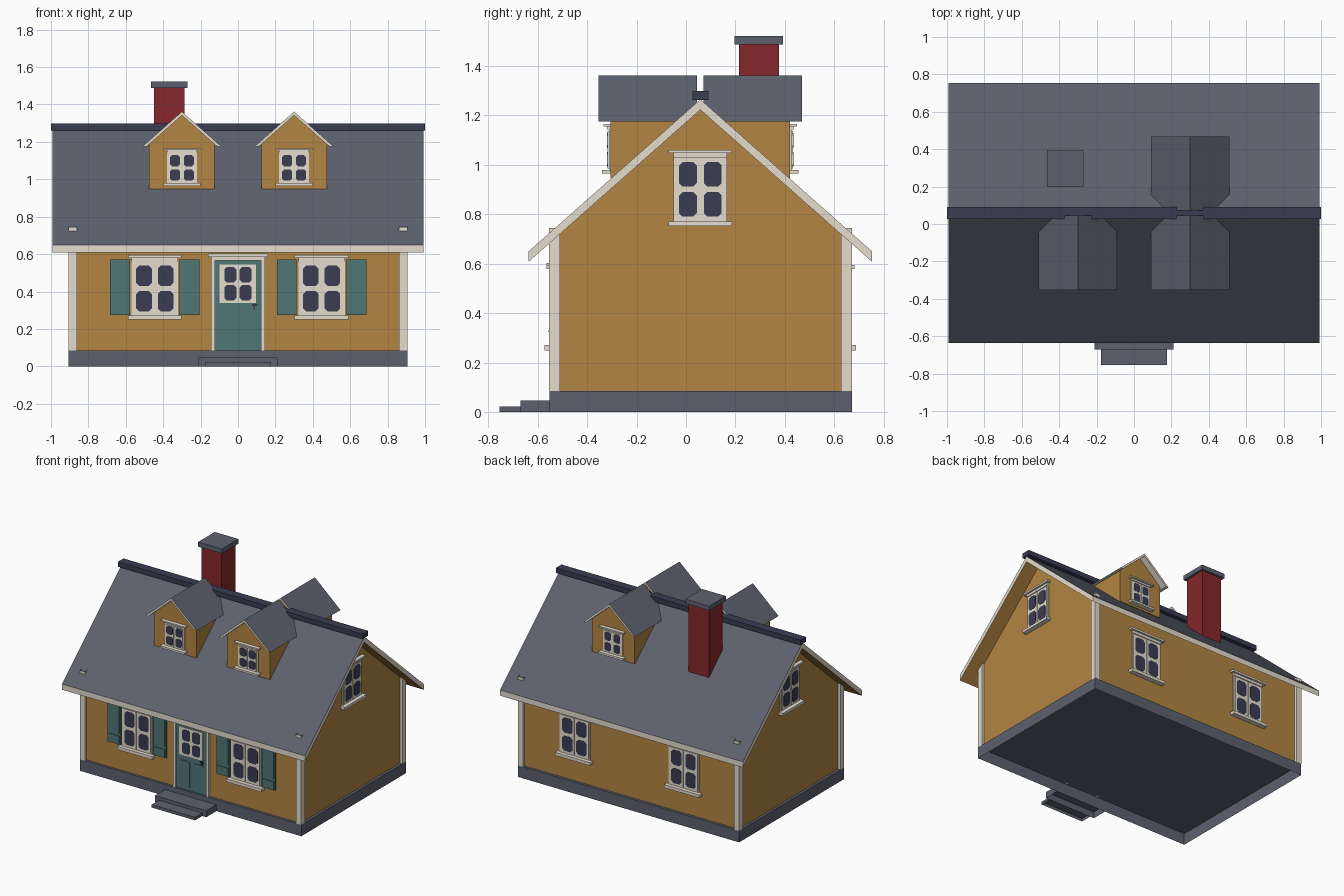
import bpy, bmesh
from math import radians
from mathutils import Matrix

cube = bpy.data.objects.get("Cube")
if cube:
    bpy.data.objects.remove(cube)


def material(name, rgb):
    m = bpy.data.materials.new(name)
    m.use_nodes = True
    m.diffuse_color = (*rgb, 1)
    m.node_tree.nodes["Principled BSDF"].inputs["Base Color"].default_value = (*rgb, 1)
    return m


OCHRE, CREAM, SLATE, TEAL, NAVY, BRICK = range(6)
MATS = [material("ochre wall", (.45, .235, .055)), material("cream trim", (.78, .72, .62)),
        material("slate grey", (.11, .12, .155)), material("teal paint", (.08, .185, .18)),
        material("dark navy", (.043, .045, .085)), material("brick red", (.24, .02, .024))]
MID = .058      # depth of the ridge line
SLOPE = .885    # roof pitch
DEEP = .595     # half depth of the walls
WIDE = .887     # half width of the walls
FRONT, BACK = MID - DEEP, MID + DEEP


def rect(x0, x1, z0, z1):
    return [(x0, z0), (x1, z0), (x1, z1), (x0, z1)]


def clipped(x0, x1, z0, z1, c):
    return [(x0 + c, z0), (x1 - c, z0), (x1, z0 + c), (x1, z1 - c),
            (x1 - c, z1), (x0 + c, z1), (x0, z1 - c), (x0, z0 + c)]


def gable(half, bottom, apex):
    eave = apex - half * SLOPE
    return [(-half, bottom), (half, bottom), (half, eave), (0, apex), (-half, eave)]


def chevron(half, apex, thick, inset):
    """Roof section; inset pulls the lower eave edge in, up to a level cut."""
    low = apex - half * SLOPE
    under = half - inset
    base = apex - thick - under * SLOPE
    return [(-under, base), (0, apex - thick), (under, base),
            (half, low), (0, apex), (-half, low)]


def place(x, y, z=0, turn=0):
    return Matrix.Translation((x, y, z)) @ Matrix.Rotation(radians(turn), 4, 'Z')


def build(name, pieces, where=Matrix(), rule=None, open_side=0):
    """Each piece is (colour, outline in x-z, near y, far y); the front is -y.
    open_side -1 leaves the bottom open, 1 the top."""
    bm = bmesh.new()
    for colour, outline, y0, y1 in pieces:
        near = bm.faces.new([bm.verts.new((x, y0, z)) for x, z in outline])
        ext = bmesh.ops.extrude_face_region(bm, geom=[near], use_keep_orig=True)
        moved = [v for v in ext["geom"] if isinstance(v, bmesh.types.BMVert)]
        bmesh.ops.translate(bm, verts=moved, vec=(0, y1 - y0, 0))
        for f in bm.faces:
            if not f.tag:
                f.material_index, f.tag = colour, True
    bmesh.ops.recalc_face_normals(bm, faces=bm.faces)
    if rule:
        for f in bm.faces:
            f.material_index = rule(f.normal)
    if open_side:
        ends = [f for f in bm.faces if f.normal.z * open_side > .9]
        bmesh.ops.delete(bm, geom=ends, context='FACES')
    mesh = bpy.data.meshes.new(name)
    bm.to_mesh(mesh)
    bm.free()
    for m in MATS:
        mesh.materials.append(m)
    obj = bpy.data.objects.new(name, mesh)
    obj.matrix_world = where
    bpy.context.collection.objects.link(obj)


def roof_rule(under):
    return lambda n: SLATE if n.z > .3 else under if n.z < -.3 else CREAM


def panes(outer, inner, z0, z1, gap, y):
    """Four glass plates with clipped corners, two by two."""
    mid = (z0 + z1) / 2
    return [(NAVY, clipped(*sorted((s * inner, s * outer)), a, b, outer * .17), y - .002, y)
            for s in (-1, 1) for a, b in ((z0, mid - gap), (mid + gap, z1))]


def window(name, where, half, z0, z1):
    """Casing, two sashes, panes, sill and stepped header."""
    out = half + .02
    frieze = z1 + half * .16
    edge = half * .17
    parts = [(CREAM, rect(-half, half, z0, z1), -.007, .005),
             (CREAM, rect(-out, out, z0 - half * .18, z0), -.035, .005),
             (CREAM, rect(-half, half, z1, frieze), -.014, .005),
             (CREAM, rect(-out, out, frieze, frieze + half * .12), -.028, .005)]
    for s in (-1, 1):
        parts.append((CREAM, rect(*sorted((s * .004, s * (half - .01))),
                                  z0 + .006, z1 - .006), -.012, .005))
    parts += panes(half * .8, half * .13, z0 + edge, z1 - edge, half * .1, -.012)
    build(name, parts, where)


def shutter(name, x):
    """Board with a small lower panel and a tall upper panel."""
    build(name, [(TEAL, rect(-.053, .053, .275, .57), -.01, .005),
                 (TEAL, rect(-.045, .045, .285, .34), -.015, -.008),
                 (TEAL, clipped(-.045, .045, .352, .562, .012), -.015, -.008)],
          place(x, FRONT))


# Foundation and steps, open underneath
for name, half, top, y0, y1 in (("foundation", .905, .085, -.553, .671),
                                ("upper_step", .21, .047, -.67, -.553),
                                ("lower_step", .177, .022, -.755, -.67)):
    build(name, [(SLATE, rect(-half, half, 0, top), y0, y1)], open_side=-1)

# House body and corner posts
build("house_walls", [(OCHRE, gable(DEEP, .086, 1.235), -WIDE, WIDE)], place(0, MID, 0, 90))
for sx, side in ((-1, "right"), (1, "left")):
    for y, end in ((-.555, "front"), (.627, "back")):
        build(f"{end}_{side}_post",
              [(CREAM, rect(*sorted((sx * .862, sx * .905)), .085, .745), y, y + .045)],
              open_side=1)

# Main roof and ridge cap
build("main_roof", [(SLATE, chevron(.695, 1.265, .042, 0), -.993, .993)],
      place(0, MID, 0, 90), roof_rule(OCHRE))
build("ridge_cap", [(NAVY, rect(-1, 1, 1.262, 1.298), MID - .032, MID + .033)])

# Chimney
build("chimney", [(BRICK, rect(-.45, -.285, .95, 1.49), .214, .376)])
build("chimney_cap", [(SLATE, rect(-.465, -.27, 1.488, 1.522), .197, .392)])

# Dormers, measured from the ridge line
for name, x, turn in (("front_right", -.3, 0), ("front_left", .3, 0), ("back", .3, 180)):
    spot = place(x, MID, 0, turn)
    build(name + "_dormer_wall", [(OCHRE, gable(.175, .948, 1.345), -.363, -.03)], spot)
    build(name + "_dormer_roof", [(SLATE, chevron(.21, 1.362, .02, .0225), -.411, -.013)],
          spot, roof_rule(CREAM))
    window(name + "_dormer_window", spot @ place(0, -.363), .08, .979, 1.143)

# Windows on the four walls, shutters at the front
for x in (-.445, .447):
    side = "left" if x > 0 else "right"
    window(f"front_{side}_window", place(x, FRONT), .124, .272, .56)
    window(f"back_{side}_window", place(x, BACK, 0, 180), .124, .272, .56)
    for s, pos in ((-1, "outer"), (1, "inner")):
        shutter(f"{side}_{pos}_shutter", x + (s if x < 0 else -s) * .186)
for sx, side in ((-1, "right"), (1, "left")):
    window(f"{side}_gable_window", place(sx * WIDE, MID, 0, sx * 90), .108, .772, 1.03)

# Door with frame, glazed upper light, lower panels and handle
frame = [(CREAM, rect(-.16, .16, .585, .604), -.028, .005),
         (CREAM, rect(-.145, .145, .567, .585), -.015, .005)]
frame += [(CREAM, rect(*sorted((s * .124, s * .145)), .085, .57), -.015, .005) for s in (-1, 1)]
build("door_frame", frame, place(0, FRONT))
door = [(TEAL, rect(-.124, .124, .085, .567), -.006, .005),
        (CREAM, rect(-.1, .095, .338, .545), -.011, -.004)]
door += [(TEAL, clipped(*sorted((s * .014, s * .1)), .1, .3, .01), -.011, -.004) for s in (-1, 1)]
door += panes(.073, .009, .353, .53, .007, -.011)
door += [(NAVY, rect(.084, .092, .305, .335), -.014, -.004),
         (NAVY, rect(.076, .104, .324, .331), -.02, -.012)]
build("front_door", door, place(0, FRONT))
